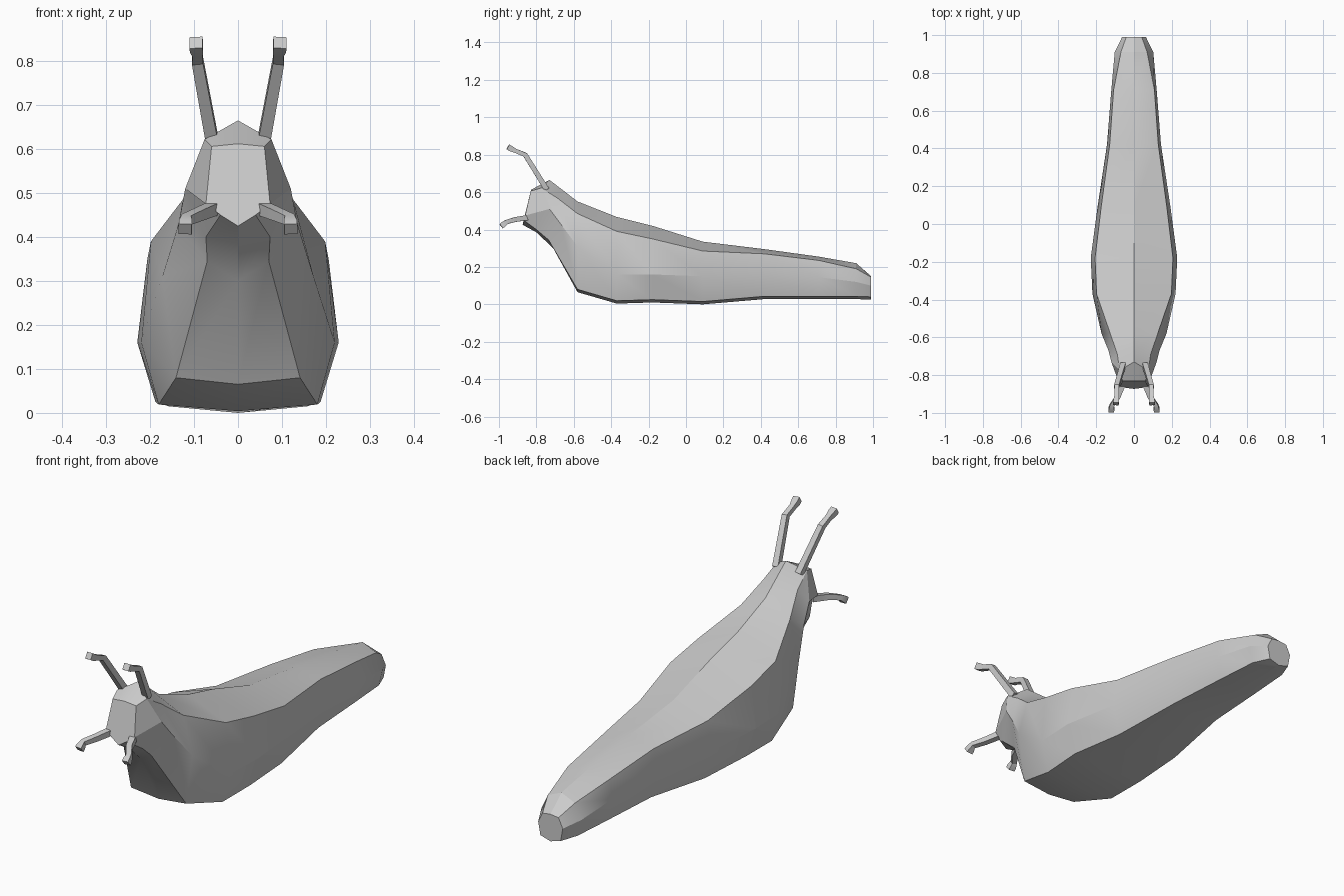
import bpy, bmesh, math
from mathutils import Vector

if "Cube" in bpy.data.objects:
    bpy.data.objects.remove(bpy.data.objects["Cube"])


def loft(name, rings, angle):
    """Skin closed rings of equal length and cap both ends."""
    bm = bmesh.new()
    vs = [[bm.verts.new(p) for p in r] for r in rings]
    n = len(vs[0])
    for a, b in zip(vs, vs[1:]):
        for i in range(n):
            j = (i + 1) % n
            bm.faces.new((a[i], a[j], b[j], b[i]))
    bm.faces.new(vs[0])
    bm.faces.new(vs[-1])
    bmesh.ops.recalc_face_normals(bm, faces=bm.faces)
    me = bpy.data.meshes.new(name)
    bm.to_mesh(me)
    bm.free()
    ob = bpy.data.objects.new(name, me)
    bpy.context.collection.objects.link(ob)
    bpy.ops.object.select_all(action='DESELECT')
    ob.select_set(True)
    bpy.context.view_layer.objects.active = ob
    bpy.ops.object.shade_smooth_by_angle(angle=math.radians(angle))
    return ob


def section(top, shoulder, side, foot, sole):
    """Eight-sided ring: ridge and sole are (y, z), the rest mirrored (x, y, z)."""
    half = [shoulder, side, foot]
    return [(0, *top), *half, (0, *sole), *[(-x, y, z) for x, y, z in reversed(half)]]


def trunk_section(y, width, top, shoulder, side, foot, inset=.9):
    """Upright ring whose shoulder and foot edges follow the half width."""
    return section((y, top), (width * inset, y, shoulder), (width, y, side),
                   (width * .82, y, foot), (y, foot - .015))


# Leaning face, head and neck, then the trunk and blunt tail
body = [
    section((-.83, .612), (.06, -.83, .606), (.073, -.86, .475), (.04, -.868, .45), (-.873, .425)),
    section((-.73, .665), (.076, -.775, .622), (.12, -.73, .51), (.073, -.8, .4), (-.8, .385)),
    section((-.68, .627), (.088, -.69, .57), (.135, -.67, .43), (.07, -.735, .345), (-.71, .3)),
    trunk_section(-.58, .172, .55, .485, .31, .08, .73),
    trunk_section(-.37, .22, .467, .39, .16, .019),
    trunk_section(-.18, .229, .42, .35, .16, .025),
    trunk_section(.09, .193, .335, .285, .15, .015),
    trunk_section(.42, .143, .295, .27, .155, .043),
    trunk_section(.71, .12, .255, .235, .145, .043),
    trunk_section(.91, .102, .22, .19, .12, .043, .68),
    trunk_section(.99, .063, .15, .145, .1, .04, .65),
]
loft("slug_body", body, 22)


def tentacle(name, path):
    """Four-sided tapering stalk with a wider tip, mirrored to the left."""
    pts = [Vector(p) for p in path]
    last = len(pts) - 1
    rings = []
    for i, p in enumerate(pts):
        t = (pts[min(i + 1, last)] - pts[max(i - 1, 0)]).normalized()
        side = (Vector((1, 0, 0)) - t * t.x).normalized()
        up = side.cross(t)
        r = .021 if i >= last - 1 else .02 - .002 * i
        rings.append([p + r * (side * math.cos(a) + up * math.sin(a))
                      for a in (math.pi * (k + .5) / 2 for k in range(4))])
    ob = loft(name, rings, 25)
    ob.modifiers.new("mirror", 'MIRROR').use_mirror_merge = False


# Long eye stalks and short feelers
tentacle("eye_stalks", [(.058, -.745, .615), (.092, -.86, .8), (.092, -.91, .82),
                        (.094, -.935, .832), (.096, -.952, .842)])
tentacle("feelers", [(.055, -.84, .465), (.085, -.915, .453), (.117, -.96, .44),
                     (.119, -.977, .427), (.12, -.988, .418)])
